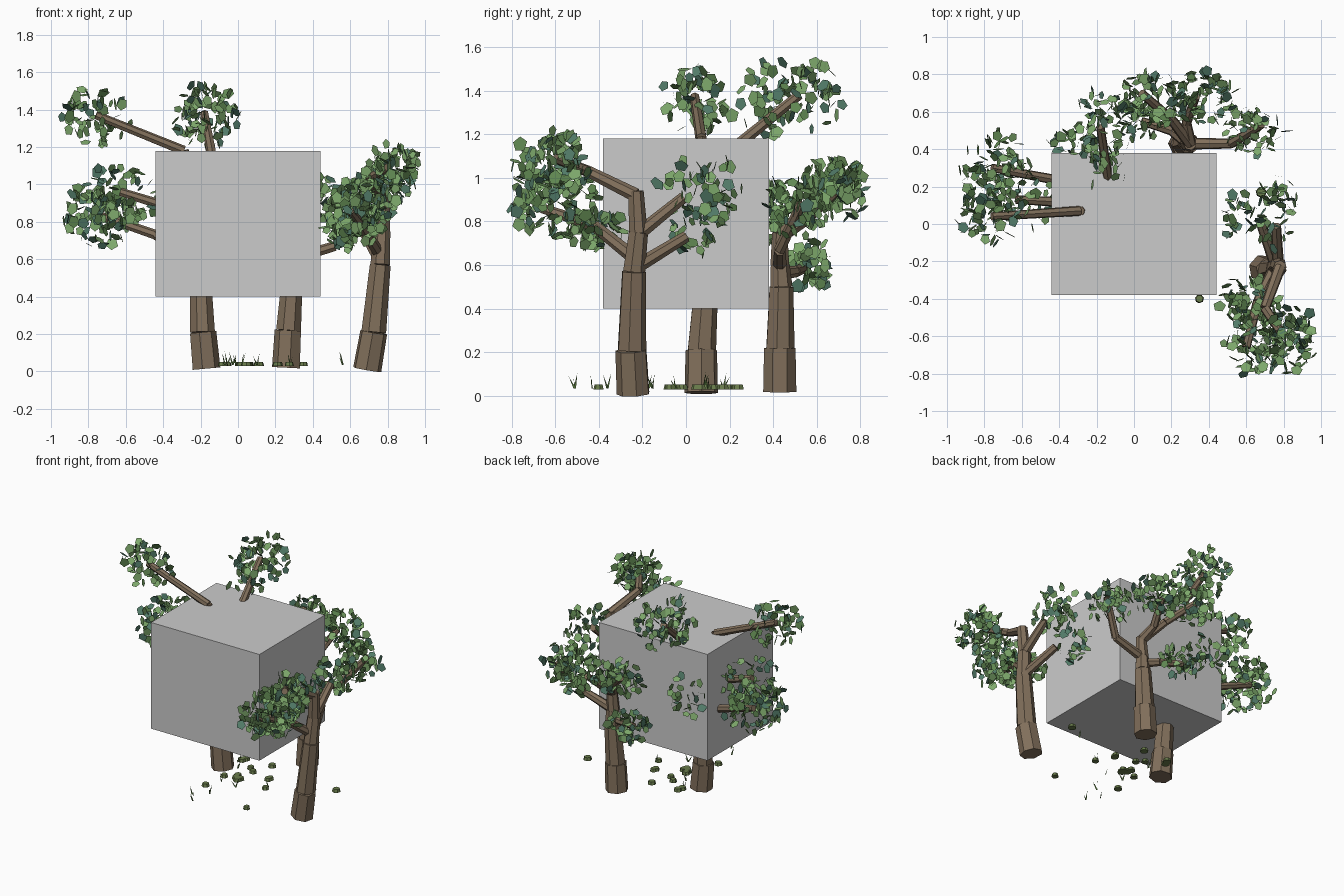
import bpy, bmesh, math, random
from mathutils import Vector, Matrix, Euler

if "Cube" in bpy.data.objects:
    bpy.data.objects.remove(bpy.data.objects["Cube"])

rng = random.Random(7)


def material(name, rgb):
    m = bpy.data.materials.new(name)
    m.diffuse_color = (*rgb, 1)
    m.use_nodes = True
    m.node_tree.nodes["Principled BSDF"].inputs["Base Color"].default_value = m.diffuse_color
    return m


BARK = material("bark", (0.22, 0.16, 0.105))
GREENS = [material("leaf_light", (0.21, 0.40, 0.15)),
          material("leaf_mid", (0.12, 0.25, 0.085)),
          material("leaf_teal", (0.085, 0.20, 0.14))]
MOSS = material("moss", (0.14, 0.20, 0.07))
GRASS = material("grass", (0.10, 0.19, 0.05))


def finish(bm, name, mats):
    me = bpy.data.meshes.new(name)
    bm.to_mesh(me)
    bm.free()
    for m in mats:
        me.materials.append(m)
    ob = bpy.data.objects.new(name, me)
    bpy.context.collection.objects.link(ob)
    return ob


def segment(bm, a, b, r1, r2, sides=7):
    a, b = Vector(a), Vector(b)
    d = b - a
    mat = Matrix.Translation((a + b) / 2) @ d.to_track_quat('Z', 'Y').to_matrix().to_4x4()
    bmesh.ops.create_cone(bm, cap_ends=True, segments=sides, radius1=r1, radius2=r2,
                          depth=d.length, matrix=mat)


def limb(bm, pts, radii):
    # each piece is a separate tapered prism, a little narrower than the one below
    for a, b, (r1, r2) in zip(pts, pts[1:], radii):
        segment(bm, a, b, r1, r2)


def tree(name, trunk, branches, clusters):
    bm = bmesh.new()
    limb(bm, trunk, [(.078, .074), (.068, .057), (.053, .046), (.044, .036)])
    for pts in branches:
        limb(bm, pts, [(.033, .027), (.027, .023), (.023, .019)])
    finish(bm, name + "_trunk", [BARK])
    # foliage: loose pentagons scattered in ellipsoids round the branch tips
    bm = bmesh.new()
    for centre, radii, count in clusters:
        for _ in range(count):
            d = Vector([rng.gauss(0, 1) for _ in range(3)]).normalized() * rng.uniform(.1, 1) ** .45
            pos = Vector(centre) + Vector([d[i] * radii[i] for i in range(3)])
            rot = Euler([rng.uniform(0, 2 * math.pi) for _ in range(3)]).to_matrix()
            r = rng.uniform(.024, .038)
            ring = [bm.verts.new(pos + rot @ Vector((r * math.cos(k * math.tau / 5),
                                                     r * .88 * math.sin(k * math.tau / 5), 0)))
                    for k in range(5)]
            bm.faces.new(ring).material_index = rng.choice((0, 0, 1, 2))
    finish(bm, name + "_leaves", GREENS)


# Block standing among the trees
bpy.ops.mesh.primitive_cube_add(size=1, location=(0, 0, .79))
block = bpy.context.object
block.name = "block"
block.scale = (.88, .76, .78)

# Right front tree
tree("right_tree",
     [(.69, -.24, .01), (.725, -.25, .21), (.76, -.24, .57), (.77, -.22, .75), (.78, -.23, .94)],
     [[(.78, -.23, .92), (.70, -.45, 1.03), (.80, -.60, 1.09)],
      [(.76, -.22, .62), (.66, -.42, .78), (.60, -.66, .86)],
      [(.77, -.22, .74), (.76, -.01, .91)],
      [(.76, -.23, .59), (.68, 0, .73)]],
     [((.83, -.61, 1.07), (.16, .19, .16), 120),
      ((.65, -.60, .89), (.19, .22, .17), 140),
      ((.75, .07, .95), (.13, .22, .18), 60),
      ((.62, -.42, .76), (.17, .15, .12), 70),
      ((.56, .05, .76), (.11, .14, .12), 30)])

# Back tree
tree("back_tree",
     [(.26, .43, .02), (.27, .43, .22), (.29, .435, .50), (.29, .43, .60), (.30, .43, .75)],
     [[(.29, .43, .60), (.52, .43, .67), (.68, .53, .88)],
      [(.30, .43, .73), (.28, .54, .80), (.33, .68, .93)],
      [(.29, .43, .56), (.20, .50, .57), (.04, .55, .59)],
      [(.30, .43, .73), (.20, .56, .85), (.04, .70, 1.00)]],
     [((.64, .50, .86), (.18, .14, .15), 75),
      ((.36, .67, .93), (.19, .16, .15), 85),
      ((.06, .57, .60), (.17, .12, .12), 65),
      ((.08, .67, .97), (.19, .16, .12), 85)])

# Left tree, growing up through the block
tree("left_tree",
     [(-.172, .07, .015), (-.19, .07, .21), (-.20, .09, .50), (-.19, .10, .75), (-.20, .09, .95)],
     [[(-.20, .09, .93), (-.29, .07, 1.18), (-.76, .04, 1.37)],
      [(-.20, .10, .92), (-.14, .25, 1.16), (-.18, .52, 1.38)],
      [(-.20, .10, .60), (-.44, .24, .73), (-.76, .30, .84)],
      [(-.19, .10, .78), (-.44, .12, .90), (-.63, .13, .96)]],
     [((-.76, .04, 1.36), (.19, .16, .16), 70),
      ((-.16, .46, 1.36), (.18, .29, .20), 110),
      ((-.74, .27, .84), (.21, .24, .18), 95),
      ((-.66, .15, .92), (.24, .25, .19), 85),
      ((-.32, .43, .87), (.14, .10, .18), 30)])

# Flat mossy stones, with two outliers
bm = bmesh.new()
spots = [(.35, -.40), (.68, .17), (-.08, -.26), (.02, -.05), (.06, .09), (.21, .05)]
spots += [(rng.uniform(-.18, .34), rng.uniform(-.15, .35)) for _ in range(10)]
for x, y in spots:
    r = rng.uniform(.024, .030)
    segment(bm, (x, y, .030), (x, y, .052), r, r * .8)
finish(bm, "mossy_stones", [MOSS])

# Grass tufts
bm = bmesh.new()
tufts = [(-.01, -.51), (-.07, -.43), (.56, .10), (.02, -.36)]
tufts += [(rng.uniform(-.2, .35), rng.uniform(-.3, .3)) for _ in range(7)]
for x, y in tufts:
    for k in range(3):
        a = rng.uniform(0, math.tau)
        u = Vector((math.cos(a), math.sin(a), 0))
        base = Vector((x, y, .035))
        bm.faces.new([bm.verts.new(p) for p in
                      (base - u * .006, base + u * .006,
                       base + u * rng.uniform(.01, .03) + Vector((0, 0, rng.uniform(.04, .08))))])
finish(bm, "grass_tufts", [GRASS])
